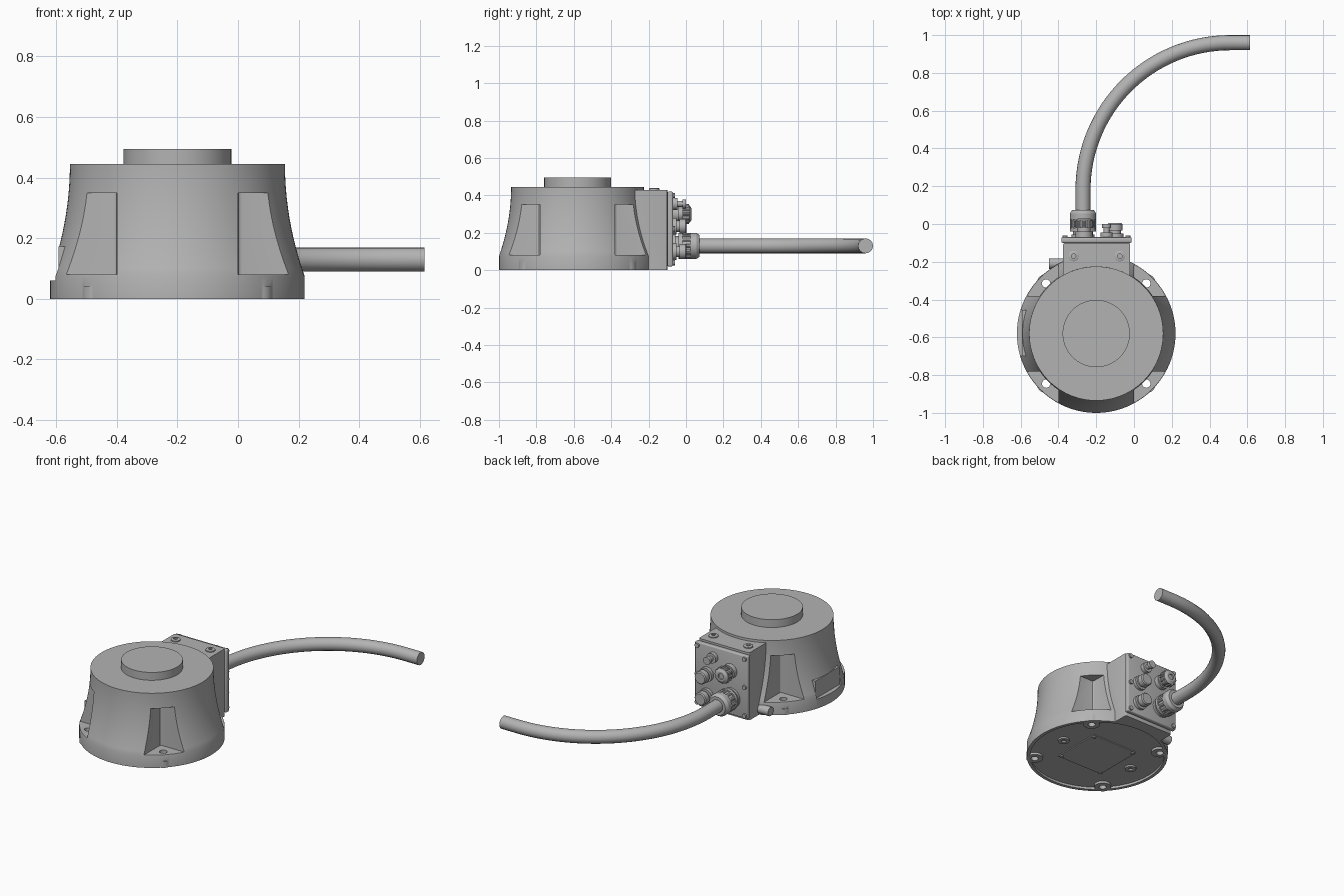
import bpy, bmesh, math
from mathutils import Vector

cube = bpy.data.objects.get("Cube")
if cube:
    bpy.data.objects.remove(cube)

grey = bpy.data.materials.new("cast grey")
grey.use_nodes = True
grey.diffuse_color = (0.45, 0.45, 0.45, 1)
grey.node_tree.nodes["Principled BSDF"].inputs["Base Color"].default_value = grey.diffuse_color

CX, CY = -0.2, -0.58
DIAGONALS = [(sx, sy) for sx in (-1, 1) for sy in (-1, 1)]
UP, BACK, SIDE = (0, 0, 1), (0, 1, 0), (-1, 0, 0)


def finish(name, bm):
    bmesh.ops.recalc_face_normals(bm, faces=bm.faces)
    mesh = bpy.data.meshes.new(name)
    bm.to_mesh(mesh)
    bm.free()
    mesh.materials.append(grey)
    ob = bpy.data.objects.new(name, mesh)
    bpy.context.collection.objects.link(ob)
    return ob


def lathe(name, profile, origin=(0, 0, 0), axis=UP, sides=32):
    """Closed solid turned from (radius, height) pairs about an axis."""
    bm = bmesh.new()
    rings = []
    for r, h in profile:
        rings.append([bm.verts.new((r * math.cos(a), r * math.sin(a), h))
                      for a in (math.tau * i / sides for i in range(sides))])
    for low, high in zip(rings, rings[1:]):
        for i in range(sides):
            j = (i + 1) % sides
            bm.faces.new((low[i], low[j], high[j], high[i]))
    bm.faces.new(rings[0][::-1])
    bm.faces.new(rings[-1])
    ob = finish(name, bm)
    rot = Vector(axis).to_track_quat('Z', 'Y').to_matrix().to_4x4()
    rot.translation = origin
    ob.data.transform(rot)
    return ob


def cylinder(name, r, length, origin, axis=UP, sides=32):
    return lathe(name, [(r, 0), (r, length)], origin, axis, sides)


def box(name, low, high, bevel=0, upright_only=False):
    bm = bmesh.new()
    bmesh.ops.create_cube(bm, size=1)
    low, high = Vector(low), Vector(high)
    for v in bm.verts:
        v.co = (low + high) / 2 + v.co * (high - low)
    if bevel:
        edges = [e for e in bm.edges if not upright_only
                 or abs(e.verts[0].co.z - e.verts[1].co.z) > 0.01]
        bmesh.ops.bevel(bm, geom=edges, offset=bevel, segments=3,
                        profile=0.5, affect='EDGES')
    return finish(name, bm)


def combine(target, tool, operation):
    mod = target.modifiers.new("cut", 'BOOLEAN')
    mod.operation, mod.object, mod.solver = operation, tool, 'EXACT'
    deps = bpy.context.evaluated_depsgraph_get()
    mesh = bpy.data.meshes.new_from_object(target.evaluated_get(deps))
    target.modifiers.clear()
    target.data = mesh
    bpy.data.objects.remove(tool)


# Flared body on a straight flange
profile = [(0.42, 0), (0.42, 0.075)]
for i in range(1, 15):
    t = i / 14
    profile.append((0.355 + 0.065 * (1 - t) ** 2, 0.075 + 0.37 * t))
body = lathe("body", profile, (CX, CY, 0), sides=96)

# Connector housing merged into the rear of the body
housing = box("housing", (-0.375, -0.32, 0), (-0.02, -0.1, 0.43), 0.01, True)
combine(body, housing, 'UNION')

# Flat side pad: filled out above, trimmed flush below
combine(body, box("pad", (-0.592, -0.7, 0.05), (-0.5, -0.455, 0.173)), 'UNION')
combine(body, box("pad_trim", (-0.7, -0.7, 0.06), (-0.592, -0.455, 0.173)), 'DIFFERENCE')

# Corner pockets above the mounting holes
for sx, sy in DIAGONALS:
    a = (CX + sx * 0.2, CY + sy * 0.2)
    b = (CX + sx * 0.5, CY + sy * 0.5)
    if sy > 0:  # rear pockets stop beside the housing
        b = (b[0], CY + 0.45)
    low = (min(a[0], b[0]), min(a[1], b[1]), 0.08)
    high = (max(a[0], b[0]), max(a[1], b[1]), 0.35)
    combine(body, box("pocket", low, high, 0.012, True), 'DIFFERENCE')

# Recessed underside with solid bosses around the mounting holes
combine(body, cylinder("recess", 0.4, 0.035, (CX, CY, -0.02), sides=96), 'DIFFERENCE')
for sx, sy in DIAGONALS:
    at = (CX + sx * 0.265, CY + sy * 0.265)
    combine(body, cylinder("boss", 0.05, 0.04, (*at, 0)), 'UNION')
for sx, sy in DIAGONALS:
    at = (CX + sx * 0.265, CY + sy * 0.265)
    combine(body, cylinder("mount_hole", 0.022, 0.2, (*at, -0.05)), 'DIFFERENCE')

# Output disc on top
cylinder("output_disc", 0.178, 0.055, (CX, CY, 0.44), sides=64)

# Underside access plate, its screws and two threaded bosses
box("access_plate", (CX - 0.165, CY - 0.165, 0.009), (CX + 0.165, CY + 0.165, 0.02))
for sx, sy in DIAGONALS:
    cylinder("plate_screw", 0.012, 0.01, (CX + sx * 0.15, CY + sy * 0.15, 0.002), sides=12)
for sx in (-1, 1):
    lathe("threaded_boss", [(0.014, 0.01), (0.014, 0), (0.034, 0), (0.034, 0.02)],
          (CX + sx * 0.26, CY, 0.004))

# Rear cover with corner screws
box("rear_cover", (-0.385, -0.1, 0.02), (-0.012, -0.07, 0.42), 0.008)
for x in (-0.365, -0.032):
    for z in (0.04, 0.22, 0.4):
        cylinder("cover_screw", 0.014, 0.012, (x, -0.072, z), BACK, 12)

# Socket bolts on top of the housing
for x in (-0.32, -0.075):
    lathe("top_bolt", [(0.028, 0), (0.028, 0.008), (0.022, 0.011), (0.012, 0.011), (0.012, 0.003)],
          (x, -0.17, 0.429), sides=24)

# Ribbed cable gland
GX, GZ = -0.27, 0.13
lathe("cable_gland", [(0.062, 0), (0.062, 0.015), (0.052, 0.015), (0.052, 0.03), (0.07, 0.03),
                      (0.07, 0.05), (0.062, 0.05), (0.062, 0.095), (0.07, 0.095),
                      (0.07, 0.125), (0.058, 0.143), (0.04, 0.143)], (GX, -0.07, GZ), BACK)


def ribs(name, x, z, radius, y, length, count, size):
    for i in range(count):
        a = math.tau * i / count
        cylinder(name, size, length, (x + radius * math.cos(a), y, z + radius * math.sin(a)), BACK, 8)


ribs("gland_rib", GX, GZ, 0.06, -0.025, 0.055, 12, 0.01)

# Knurled round connector
lathe("round_connector", [(0.045, 0), (0.045, 0.03), (0.036, 0.03), (0.036, 0.05), (0.046, 0.05),
                          (0.046, 0.09), (0.03, 0.1), (0.018, 0.1), (0.018, 0.09)],
      (-0.265, -0.07, 0.3), BACK)
ribs("connector_rib", -0.265, 0.3, 0.045, -0.015, 0.03, 12, 0.008)

# Capped ports and the small top port
for z in (0.1, 0.235):
    lathe("capped_port", [(0.045, 0), (0.045, 0.02), (0.03, 0.02), (0.03, 0.035),
                          (0.04, 0.035), (0.04, 0.068), (0.034, 0.074)], (-0.1, -0.07, z), BACK)
lathe("small_port", [(0.032, 0), (0.032, 0.025), (0.016, 0.025), (0.016, 0.05),
                     (0.024, 0.05), (0.024, 0.07)], (-0.145, -0.07, 0.355), BACK, 24)

# Earthing stud beside the housing
cylinder("earth_stud", 0.028, 0.08, (-0.37, -0.21, 0.035), SIDE, 24)

# Cable: short straight run, quarter turn, straight end
points = [(GX, 0.04)]
for i in range(33):
    a = math.pi - math.pi / 2 * i / 32
    points.append((0.51 + 0.78 * math.cos(a), 0.18 + 0.78 * math.sin(a)))
points.append((0.615, 0.96))
curve = bpy.data.curves.new("cable", 'CURVE')
curve.dimensions = '3D'
curve.bevel_depth, curve.bevel_resolution, curve.use_fill_caps = 0.04, 6, True
spline = curve.splines.new('POLY')
spline.points.add(len(points) - 1)
for p, (x, y) in zip(spline.points, points):
    p.co = (x, y, GZ, 1)
path = bpy.data.objects.new("cable_path", curve)
bpy.context.collection.objects.link(path)
deps = bpy.context.evaluated_depsgraph_get()
cable_mesh = bpy.data.meshes.new_from_object(path.evaluated_get(deps))
bpy.data.objects.remove(path)
cable_mesh.materials.clear()
cable_mesh.materials.append(grey)
bpy.context.collection.objects.link(bpy.data.objects.new("cable", cable_mesh))

# Smooth curved surfaces, crisp edges
bpy.ops.object.select_all(action='DESELECT')
for ob in bpy.context.collection.objects:
    if ob.type == 'MESH' and grey.name in ob.data.materials:
        ob.select_set(True)
        bpy.context.view_layer.objects.active = ob
bpy.ops.object.shade_smooth_by_angle(angle=math.radians(30))
